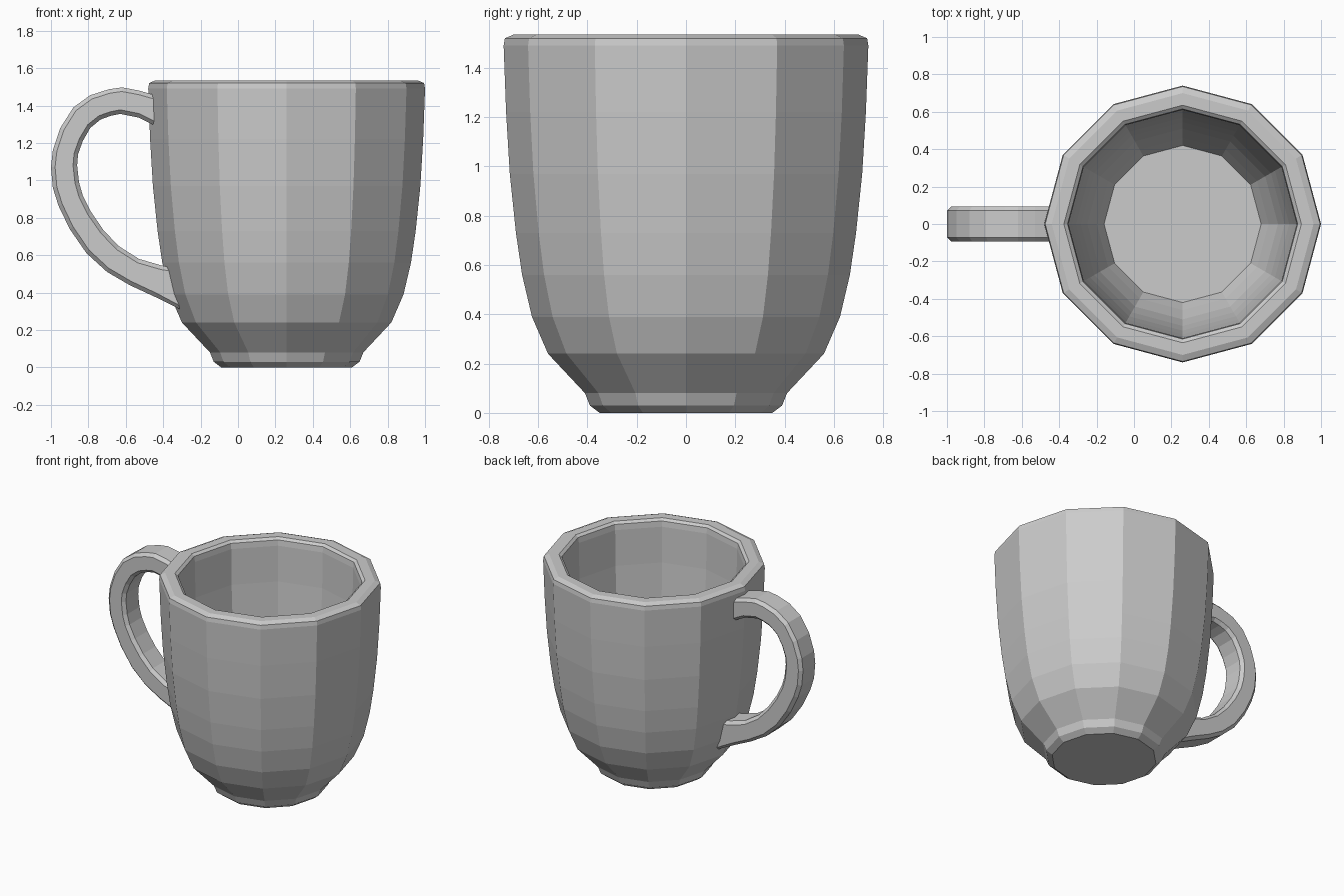
import bpy, bmesh
from math import cos, sin, pi
from mathutils import Vector

if "Cube" in bpy.data.objects:
    bpy.data.objects.remove(bpy.data.objects["Cube"])

def skin(name, rings):
    """Bridge a list of closed rings and cap both ends."""
    bm = bmesh.new()
    loops = [[bm.verts.new(p) for p in ring] for ring in rings]
    n = len(loops[0])
    for a, b in zip(loops, loops[1:]):
        for i in range(n):
            j = (i + 1) % n
            bm.faces.new((a[i], a[j], b[j], b[i]))
    bm.faces.new(loops[0])
    bm.faces.new(loops[-1])
    bmesh.ops.recalc_face_normals(bm, faces=bm.faces[:])
    mesh = bpy.data.meshes.new(name)
    bm.to_mesh(mesh)
    bm.free()
    obj = bpy.data.objects.new(name, mesh)
    bpy.context.collection.objects.link(obj)
    return obj

# Cup body: 12-sided lathe, outside up, over the rim, inside down (radius, z)
CENTRE_X, SIDES = 0.26, 12
profile = [(0.35, 0), (0.39, 0.03), (0.41, 0.08), (0.56, 0.24), (0.625, 0.39),
           (0.665, 0.56), (0.69, 0.73), (0.715, 0.97), (0.73, 1.22), (0.74, 1.49),
           (0.735, 1.52), (0.70, 1.535), (0.635, 1.535), (0.615, 1.52), (0.61, 1.48),
           (0.605, 1.22), (0.59, 0.97), (0.57, 0.74), (0.545, 0.58), (0.51, 0.43),
           (0.46, 0.30), (0.42, 0.21)]
skin("cup_body", [[(CENTRE_X + r * cos(2 * pi * i / SIDES), r * sin(2 * pi * i / SIDES), z)
                   for i in range(SIDES)] for r, z in profile])

# Handle: matching outer and inner edges (x, z), chamfered rectangular section
outer = [(-0.41, 1.445), (-0.46, 1.46), (-0.53, 1.48), (-0.62, 1.497), (-0.69, 1.487),
         (-0.79, 1.455), (-0.88, 1.39), (-0.95, 1.28), (-0.99, 1.16), (-1.0, 1.07),
         (-0.99, 0.96), (-0.96, 0.865), (-0.90, 0.74), (-0.81, 0.61), (-0.70, 0.51),
         (-0.58, 0.44), (-0.44, 0.375), (-0.27, 0.29)]
inner = [(-0.41, 1.28), (-0.46, 1.30), (-0.53, 1.335), (-0.63, 1.355), (-0.68, 1.345),
         (-0.735, 1.325), (-0.79, 1.28), (-0.83, 1.21), (-0.855, 1.14), (-0.86, 1.08),
         (-0.85, 0.99), (-0.83, 0.92), (-0.785, 0.83), (-0.72, 0.735), (-0.64, 0.65),
         (-0.53, 0.58), (-0.41, 0.545), (-0.33, 0.53)]
WIDTH, BEVEL = 0.093, 0.022
rings = []
for o, i in zip(outer, inner):
    o, i = Vector((o[0], 0, o[1])), Vector((i[0], 0, i[1]))
    d = (i - o).normalized() * BEVEL
    half = [(o, WIDTH - BEVEL), (o + d, WIDTH), (i - d, WIDTH), (i, WIDTH - BEVEL)]
    rings.append([(p.x, y, p.z) for p, y in half] +
                 [(p.x, -y, p.z) for p, y in reversed(half)])
skin("handle", rings)
